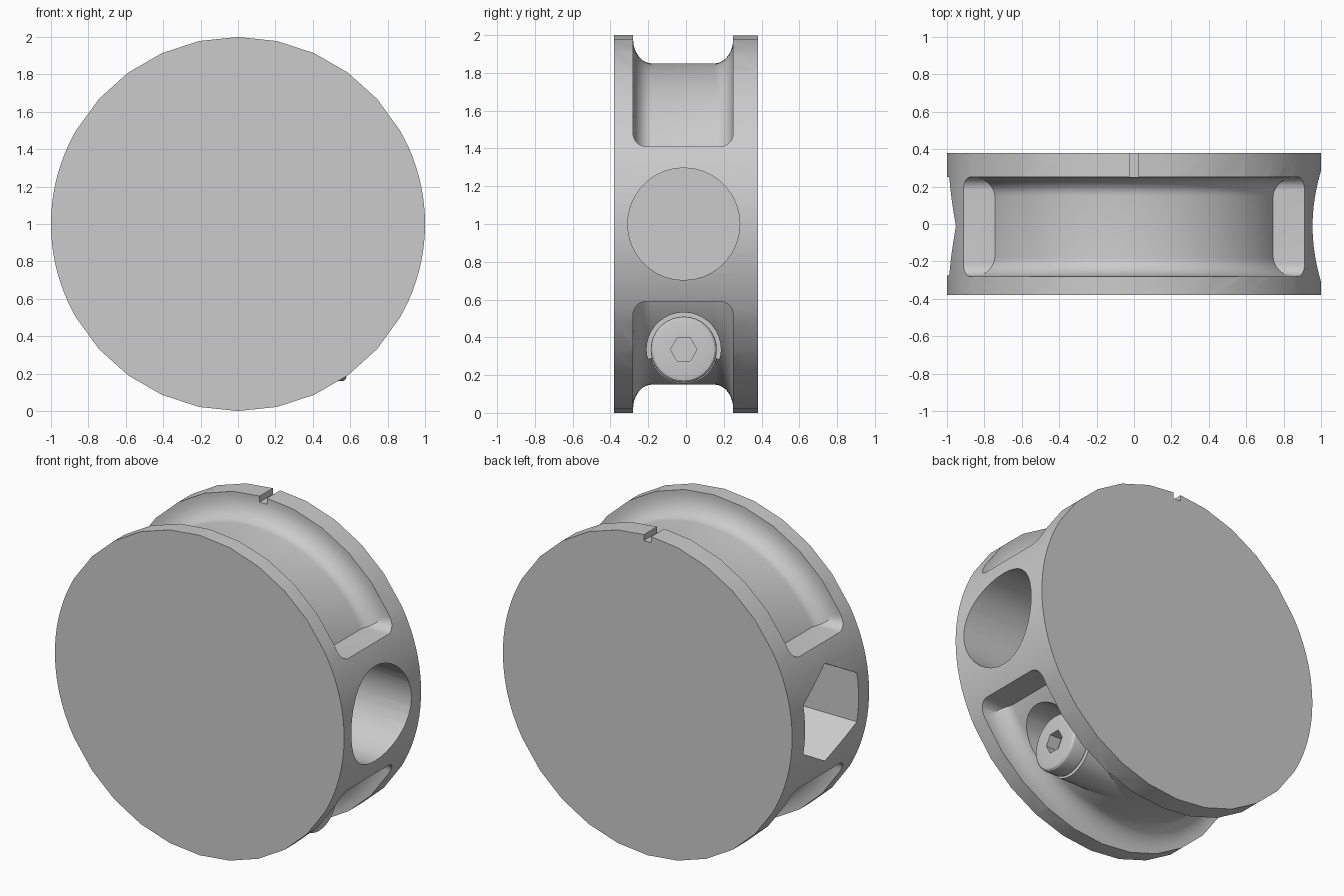
import bpy, bmesh, math
from math import sin, cos, pi, radians
from mathutils import Matrix

if "Cube" in bpy.data.objects:
    bpy.data.objects.remove(bpy.data.objects["Cube"])


def finish(name, bm):
    bmesh.ops.remove_doubles(bm, verts=bm.verts, dist=1e-5)
    bmesh.ops.recalc_face_normals(bm, faces=bm.faces)
    me = bpy.data.meshes.new(name)
    bm.to_mesh(me)
    bm.free()
    ob = bpy.data.objects.new(name, me)
    bpy.context.collection.objects.link(ob)
    return ob


def prism(name, pts, axis, a, b):
    """Extrude a 2D outline from a to b; outline is (y,z) for X, (x,z) for Y."""
    put = (lambda p, t: (t, p[0], p[1])) if axis == 'X' else (lambda p, t: (p[0], t, p[1]))
    bm = bmesh.new()
    rings = [[bm.verts.new(put(p, t)) for p in pts] for t in (a, b)]
    n = len(pts)
    for i in range(n):
        j = (i + 1) % n
        bm.faces.new((rings[0][i], rings[0][j], rings[1][j], rings[1][i]))
    bm.faces.new(rings[0])
    bm.faces.new(rings[1])
    return finish(name, bm)


def ngon(cx, cz, r, n, start=0.0):
    return [(cx + r * cos(start + 2 * pi * i / n), cz + r * sin(start + 2 * pi * i / n)) for i in range(n)]


def lathe(name, prof, n, axis, centre):
    """Revolve a closed (radius, along) loop round X or Y."""
    bm = bmesh.new()
    grid = []
    for i in range(n):
        c, s = cos(2 * pi * i / n), sin(2 * pi * i / n)
        grid.append([bm.verts.new((t, r * c, r * s) if axis == 'X' else (r * c, t, r * s)) for r, t in prof])
    m = len(prof)
    for i in range(n):
        for k in range(m):
            l = (k + 1) % m
            if prof[k][0] == 0 and prof[l][0] == 0:
                continue
            a, b, c, d = grid[i][k], grid[i][l], grid[(i + 1) % n][l], grid[(i + 1) % n][k]
            bm.faces.new((a, b, c, d))
    bm.transform(Matrix.Translation(centre))
    return finish(name, bm)


def boolean(ob, tool, op='DIFFERENCE'):
    mod = ob.modifiers.new('cut', 'BOOLEAN')
    mod.operation, mod.object, mod.solver = op, tool, 'EXACT'
    bpy.context.view_layer.objects.active = ob
    bpy.ops.object.modifier_apply(modifier=mod.name)
    bpy.data.objects.remove(tool, do_unlink=True)


def smooth(ob):
    bpy.ops.object.select_all(action='DESELECT')
    ob.select_set(True)
    bpy.context.view_layer.objects.active = ob
    bpy.ops.object.shade_smooth_by_angle(angle=radians(25))


# Wheel body: coarse rim, finer round the two side blocks
angles = [a for a in range(0, 360, 3) if a % 12 == 6 or abs(sin(radians(a))) < 0.5]
body = prism('wheel_body', [(cos(radians(a)), 1 + sin(radians(a))) for a in angles], 'Y', -0.38, 0.38)

# Rim grooves, top and bottom, with filleted floors and flat ends
Y0, Y1, END, FIL = -0.28, 0.25, 0.41, 0.07
arc = [radians(a) for a in range(0, 91, 10)]
prof = [(1.2, Y0)] + [(0.98 - 0.13 * sin(t), Y0 + 0.1 - 0.1 * cos(t)) for t in arc]
prof += [(0.98 - 0.13 * sin(t), Y1 - 0.1 + 0.1 * cos(t)) for t in reversed(arc)] + [(1.2, Y1)]
for side in (1, -1):
    ring = lathe('groove_cutter', prof, 120, 'Y', (0, 0, 1))
    outline = [(Y0 - 0.001, 2.5), (Y0 - 0.001, 1 + END + FIL)]
    outline += [(Y0 + FIL - FIL * cos(t), 1 + END + FIL - FIL * sin(t)) for t in arc[1:]]
    outline += [(Y1 - FIL + FIL * cos(t), 1 + END + FIL - FIL * sin(t)) for t in reversed(arc[1:])]
    outline += [(Y1 + 0.001, 1 + END + FIL), (Y1 + 0.001, 2.5)]
    window = prism('groove_window', [(y, 1 + side * (z - 1)) for y, z in outline], 'X', -1.5, 1.5)
    boolean(ring, window, 'INTERSECT')
    boolean(body, ring)

# Round side socket, hexagonal socket opposite, bolt seat, rim index notch
CY, BZ = -0.012, 0.335
boolean(body, prism('round_cutter', ngon(CY, 1, 0.297, 36), 'X', 0.45, 1.5))
boolean(body, prism('hex_cutter', ngon(CY, 1, 0.305, 6, pi / 2), 'X', -1.5, -0.45))
boolean(body, prism('seat_cutter', ngon(CY, BZ, 0.197, 36), 'X', 0.465, 0.72))
boolean(body, prism('notch_cutter', [(-0.025, 1.96), (0.025, 1.96), (0.025, 2.1), (-0.025, 2.1)],
                    'Y', 0.2, 0.5))
smooth(body)

# Bolt sleeve emerging from the lower groove
sleeve = lathe('bolt_sleeve', [(0, 0.05), (0.18, 0.05), (0.18, 0.46), (0, 0.46)], 36, 'X', (0, CY, BZ))
smooth(sleeve)

# Bolt head with rounded rim, neck ring and hexagonal drive
head = lathe('bolt_head', [(0, 0.44), (0.15, 0.44), (0.15, 0.475), (0.175, 0.475), (0.175, 0.555),
                           (0.172, 0.568), (0.163, 0.577), (0.15, 0.58), (0, 0.58)],
             36, 'X', (0, CY, BZ))
boolean(head, prism('drive_cutter', ngon(CY, BZ, 0.07, 6), 'X', 0.5, 0.7))
smooth(head)
